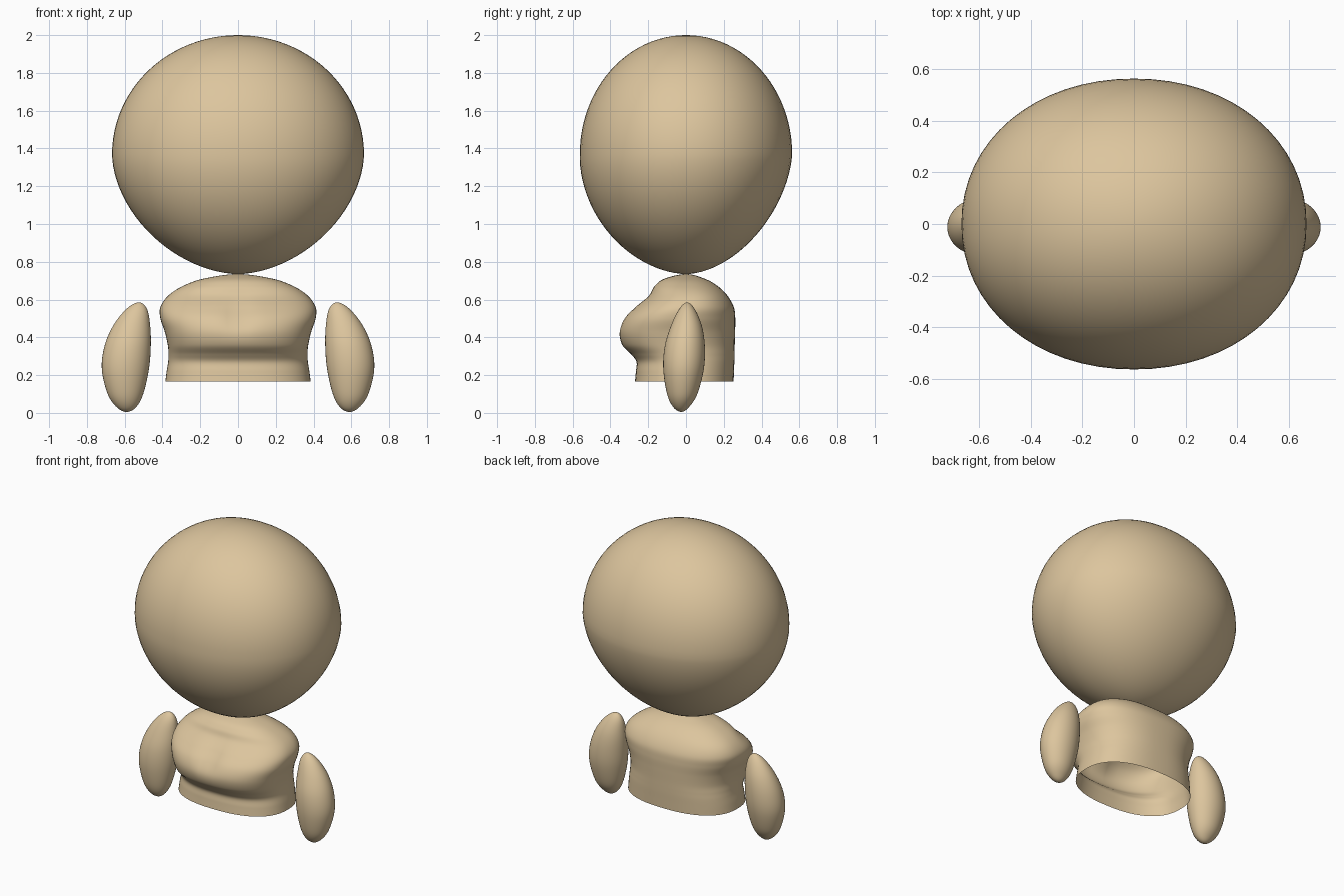
import bpy, bmesh, math
from mathutils import Vector

cube = bpy.data.objects.get("Cube")
if cube:
    bpy.data.objects.remove(cube, do_unlink=True)

TAN = (0.72, 0.56, 0.34, 1)
tan = bpy.data.materials.new("tan")
tan.use_nodes = True
tan.diffuse_color = TAN
tan.node_tree.nodes["Principled BSDF"].inputs["Base Color"].default_value = TAN


def across(s):
    """The same section seen over the pole, which rounds off a closed end."""
    z, x0, x1, y0, y1 = s
    return (z, x1, x0, y1, y0)


def smooth_sections(keys, close_start, steps=8):
    """Catmull-Rom sections through (z, x min, x max, y min, y max) keys."""
    start = across(keys[1]) if close_start else keys[0]
    pts = [Vector(k) for k in [start] + keys + [across(keys[-2])]]
    out = []
    for a, b, c, d in zip(pts, pts[1:], pts[2:], pts[3:]):
        for i in range(steps):
            t = i / steps
            out.append(b + (c - a) * (t / 2)
                       + (a * 2 - b * 5 + c * 4 - d) * (t * t / 2)
                       + (b * 3 - a - c * 3 + d) * (t ** 3 / 2))
    return out + [pts[-2]]


def loft(name, sections, power=2.0, segments=64, shape=None):
    """Skin superellipse rings; rings that shrink to a point merge into a pole."""
    bm = bmesh.new()
    rings = []
    for z, x0, x1, y0, y1 in sections:
        ring = []
        for i in range(segments):
            a = math.tau * i / segments
            c, s = math.cos(a), math.sin(a)
            x = (x0 + x1) / 2 + (x1 - x0) / 2 * math.copysign(abs(c) ** (2 / power), c)
            y = (y0 + y1) / 2 + (y1 - y0) / 2 * math.copysign(abs(s) ** (2 / power), s)
            co = Vector((x, y, z))
            ring.append(bm.verts.new(shape(co) if shape else co))
        rings.append(ring)
    for low, high in zip(rings, rings[1:]):
        for i in range(segments):
            j = (i + 1) % segments
            bm.faces.new((low[i], low[j], high[j], high[i]))
    bmesh.ops.remove_doubles(bm, verts=bm.verts, dist=0.0001)
    mesh = bpy.data.meshes.new(name)
    bm.to_mesh(mesh)
    bm.free()
    mesh.materials.append(tan)
    mesh.shade_smooth()
    obj = bpy.data.objects.new(name, mesh)
    bpy.context.collection.objects.link(obj)
    return obj


# Head: wide egg, tapering towards the chin and set slightly forward there
head = []
for i in range(49):
    a = math.pi * (i / 48 - 0.5)
    p = 1.8 if a < 0 else 2.0
    r = max(math.cos(a), 0) ** (2 / p)
    h = math.copysign(abs(math.sin(a)) ** (2 / p), a)
    shift = 0.03 * min(h, 0) * r
    head.append((1.37 + h * (0.635 if a < 0 else 0.63),
                 -0.667 * r, 0.667 * r, shift - 0.562 * r, shift + 0.562 * r))
loft("head", head, power=2.08)


# Torso: open underneath, chest bulging forward with a soft cleft
def cleft(co):
    if co.y < 0:
        co.y += 0.03 * math.exp(-(co.x / 0.06) ** 2 - ((co.z - 0.52) / 0.08) ** 2)
    return co


torso = [(z, -w, w, front, back) for z, w, front, back in (
    (0.165, 0.385, -0.27, 0.252),
    (0.22, 0.378, -0.265, 0.254),
    (0.27, 0.37, -0.262, 0.256),
    (0.31, 0.368, -0.29, 0.257),
    (0.36, 0.372, -0.338, 0.258),
    (0.43, 0.388, -0.355, 0.26),
    (0.5, 0.411, -0.33, 0.261),
    (0.56, 0.411, -0.272, 0.253),
    (0.62, 0.37, -0.2, 0.22),
    (0.67, 0.295, -0.168, 0.17),
    (0.71, 0.185, -0.115, 0.1),
    (0.735, 0, 0, 0))]
loft("torso", smooth_sections(torso, close_start=False), power=2.4, shape=cleft)

# Arms: tapered pods leaning outwards
arm = [
    (0.005, 0.59, 0.59, -0.025, -0.025),
    (0.03, 0.54, 0.642, -0.067, 0.015),
    (0.1, 0.502, 0.69, -0.1, 0.06),
    (0.23, 0.472, 0.721, -0.12, 0.094),
    (0.35, 0.462, 0.708, -0.113, 0.1),
    (0.46, 0.465, 0.662, -0.08, 0.084),
    (0.55, 0.482, 0.591, -0.036, 0.046),
    (0.585, 0.525, 0.525, 0.006, 0.006)]
for side, sign in (("left", 1), ("right", -1)):
    keys = [(z, *sorted((sign * a, sign * b)), c, d) for z, a, b, c, d in arm]
    loft(side + "_arm", smooth_sections(keys, close_start=True), segments=40)
